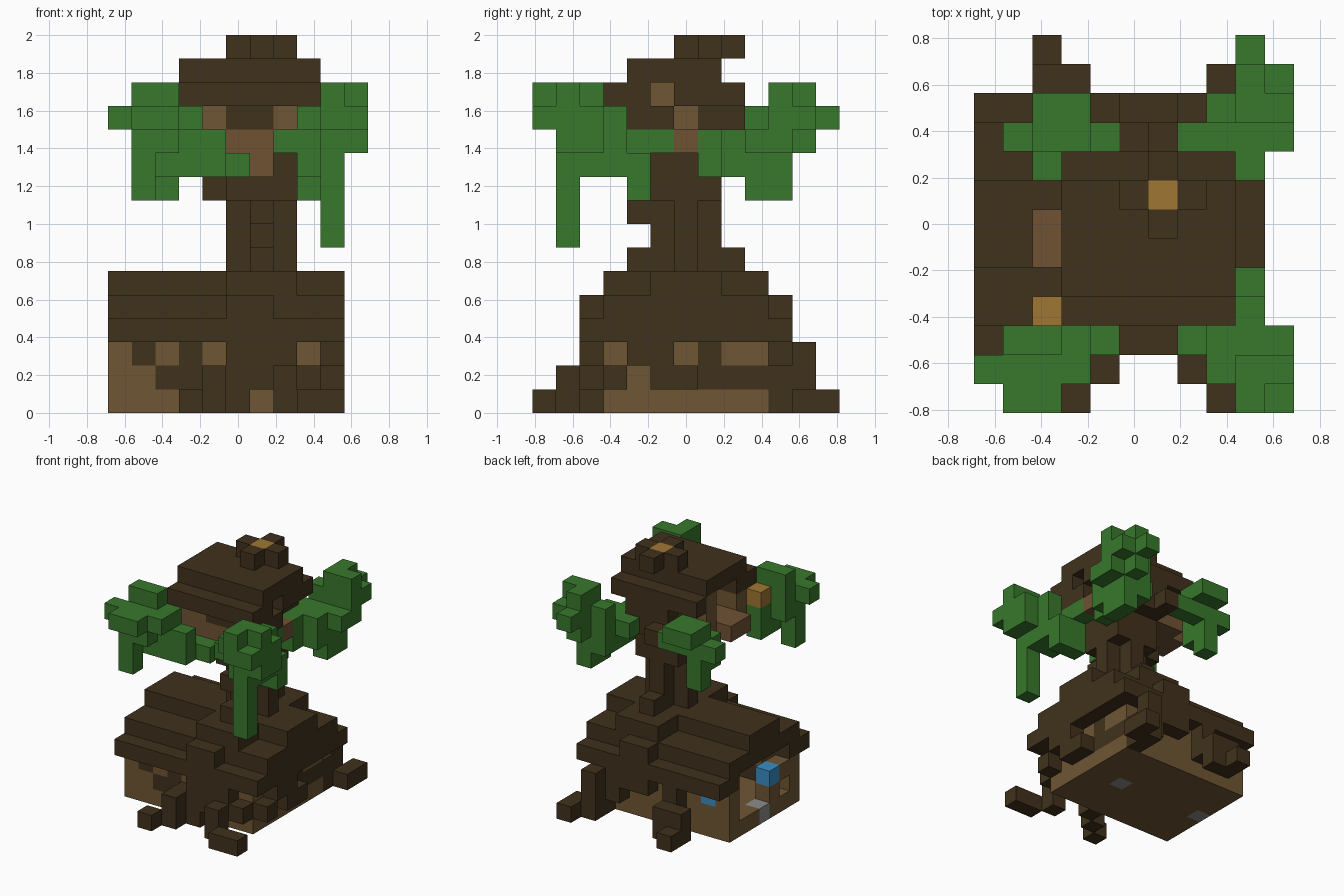
import bpy
import bmesh
from mathutils import Vector

if "Cube" in bpy.data.objects:
    bpy.data.objects.remove(bpy.data.objects["Cube"], do_unlink=True)

SIZE = 0.125                                # edge of one block
ORIGIN = Vector((-5.5, -6.5, 0)) * SIZE     # corner of block (0, 0, 0)
cells = {}                                  # block -> (part, colour)


def linear(value):
    c = value / 255
    return c / 12.92 if c < 0.04045 else ((c + 0.055) / 1.055) ** 2.4


def material(name, *rgb):
    mat = bpy.data.materials.new(name)
    colour = [linear(v) for v in rgb] + [1]
    mat.use_nodes = True
    mat.diffuse_color = colour
    mat.node_tree.nodes["Principled BSDF"].inputs["Base Color"].default_value = colour
    return mat


palette = {
    "bark": material("dark bark", 64, 49, 28),
    "wood": material("tan wood", 111, 86, 52),
    "plank": material("reddish plank", 112, 82, 52),
    "leaf": material("leaf green", 56, 120, 44),
    "gold": material("lamp gold", 160, 118, 52),
    "glass": material("window blue", 58, 142, 196),
    "stone": material("stone grey", 140, 140, 138),
}


def box(part, colour, low, high=None):
    """Fill the blocks from low to high, both included."""
    high = high or low
    for x in range(low[0], high[0] + 1):
        for y in range(low[1], high[1] + 1):
            for z in range(low[2], high[2] + 1):
                cells[x, y, z] = (part, colour)


def hollow(low, high):
    for cell in list(cells):
        if all(a <= c <= b for a, c, b in zip(low, cell, high)):
            del cells[cell]


def both_sides(part, colour, low, high):
    """Fill a box and its copy mirrored front to back."""
    box(part, colour, low, high)
    box(part, colour, (low[0], 12 - high[1], low[2]), (high[0], 12 - low[1], high[2]))


# Lower house: floor, walls and openings
box("lower_walls", "wood", (0, 3, 0), (8, 9, 2))
hollow((1, 4, 1), (7, 8, 2))
hollow((0, 6, 1), (0, 8, 2))
hollow((0, 4, 1), (0, 4, 1))
box("door_sill", "stone", (0, 6, 0))
box("hearth", "stone", (6, 6, 0))
box("side_window", "glass", (0, 5, 2))
box("back_window", "glass", (1, 9, 2))
for spot in ((1, 3, 2), (2, 3, 1), (3, 3, 1), (3, 3, 2), (8, 7, 2)):
    box("wall_knots", "bark", spot)
box("wall_knots", "bark", (8, 7, 1), (8, 9, 1))

# Lower roof: stepped eaves, slab and ridge
both_sides("lower_roof", "bark", (0, 2, 3), (9, 3, 3))
box("lower_roof", "bark", (0, 3, 4), (9, 9, 4))
box("lower_roof", "bark", (0, 5, 5), (9, 7, 5))
box("lower_roof", "bark", (8, 3, 3), (9, 9, 3))

# Trunk: plus-shaped column with flaring base
box("trunk", "bark", (6, 5, 6), (6, 7, 10))
box("trunk", "bark", (5, 6, 6), (7, 6, 10))
box("trunk", "bark", (5, 5, 9), (7, 7, 10))
box("trunk", "bark", (6, 4, 6), (6, 8, 6))
box("trunk", "bark", (4, 6, 9))
box("trunk", "bark", (6, 4, 8), (6, 5, 8))
both_sides("roof_roots", "bark", (5, 3, 5), (7, 4, 5))
both_sides("roof_roots", "bark", (5, 2, 4), (6, 2, 4))

# Roots creeping over the walls to the ground
box("front_roots", "bark", (5, 2, 0), (5, 2, 2))
box("front_roots", "bark", (6, 2, 1), (7, 2, 2))
box("front_roots", "bark", (4, 2, 1))
box("front_roots", "bark", (8, 2, 1))
box("front_roots", "bark", (4, 1, 0), (4, 1, 1))
box("front_roots", "bark", (3, 0, 0))
box("front_roots", "bark", (7, 1, 0), (7, 1, 1))
box("front_roots", "bark", (8, 0, 0), (9, 0, 0))
box("back_roots", "bark", (8, 10, 0), (8, 10, 1))
box("back_roots", "bark", (8, 11, 0), (8, 11, 2))
box("back_roots", "bark", (9, 11, 0), (9, 12, 0))
box("back_roots", "bark", (2, 11, 0), (3, 11, 1))
box("back_roots", "bark", (2, 12, 0))
box("back_roots", "bark", (3, 10, 1), (3, 10, 2))
box("back_roots", "bark", (5, 10, 2), (7, 10, 2))
box("back_roots", "bark", (7, 10, 1))
box("side_roots", "bark", (9, 5, 1), (9, 6, 1))
box("side_roots", "bark", (9, 3, 1))
box("side_roots", "bark", (9, 4, 2), (9, 5, 2))

# Upper house: plank floor, balcony, walls and open side
box("upper_floor", "plank", (3, 4, 11), (7, 7, 11))
box("upper_floor", "plank", (2, 5, 11), (2, 6, 11))
box("upper_floor", "plank", (8, 6, 11))
box("upper_floor", "plank", (6, 4, 10))
box("upper_walls", "bark", (3, 4, 12), (7, 7, 13))
hollow((3, 5, 12), (6, 6, 13))
for post in ((3, 4), (4, 4), (7, 4), (3, 7)):
    box("upper_posts", "wood", post + (12,))
box("upper_posts", "wood", (3, 7, 13))
box("upper_posts", "wood", (7, 6, 12))
box("upper_posts", "wood", (7, 5, 13))
box("upper_walls", "bark", (8, 4, 12), (8, 5, 12))
box("upper_walls", "bark", (5, 8, 11), (7, 8, 12))
box("back_branch", "bark", (5, 9, 11))

# Upper roof and chimney with glowing core
box("upper_roof", "bark", (3, 3, 13), (8, 3, 13))
box("upper_roof", "bark", (3, 8, 13), (8, 8, 13))
box("upper_roof", "bark", (8, 4, 13))
box("upper_roof", "bark", (8, 6, 13), (8, 7, 13))
box("upper_roof", "bark", (3, 4, 14), (8, 7, 14))
for dx, dy in ((1, 0), (-1, 0), (0, 1), (0, -1)):
    box("chimney", "bark", (6 + dx, 7 + dy, 15))
box("chimney_glow", "gold", (6, 7, 15))
box("lantern", "gold", (2, 3, 12))

# Front foliage on the +x side, with the long vine
leaves = "front_left_leaves"
box(leaves, "leaf", (9, 1, 7), (9, 1, 13))
box(leaves, "leaf", (9, 0, 12), (9, 0, 13))
box(leaves, "leaf", (10, 1, 11), (10, 1, 13))
box(leaves, "leaf", (10, 0, 12))
box(leaves, "leaf", (8, 1, 12), (10, 2, 12))
box(leaves, "leaf", (8, 2, 11), (10, 2, 11))
box(leaves, "leaf", (7, 2, 11))
box(leaves, "leaf", (8, 2, 10), (9, 2, 10))
box(leaves, "leaf", (9, 3, 10), (9, 3, 12))
box(leaves, "leaf", (8, 4, 9), (9, 4, 10))
box(leaves, "leaf", (8, 4, 11), (8, 5, 11))

# Front foliage on the -x side
leaves = "front_right_leaves"
box(leaves, "leaf", (1, 0, 12), (2, 0, 12))
box(leaves, "leaf", (1, 2, 13), (2, 2, 13))
box(leaves, "leaf", (0, 1, 12))
box(leaves, "leaf", (1, 1, 12), (3, 2, 12))
box(leaves, "leaf", (1, 2, 11), (4, 2, 11))
box(leaves, "leaf", (1, 1, 9), (1, 1, 11))
box(leaves, "leaf", (2, 1, 11))
box(leaves, "leaf", (2, 2, 10), (4, 2, 10))
box(leaves, "leaf", (4, 3, 10), (5, 3, 10))
box(leaves, "leaf", (2, 3, 10), (2, 3, 11))

# Back foliage on the +x side
leaves = "back_left_leaves"
box(leaves, "leaf", (9, 10, 13), (10, 10, 13))
box(leaves, "leaf", (9, 11, 13))
box(leaves, "leaf", (9, 12, 12))
box(leaves, "leaf", (8, 10, 12), (10, 10, 12))
box(leaves, "leaf", (9, 11, 12), (10, 11, 12))
box(leaves, "leaf", (8, 9, 11), (10, 10, 11))
box(leaves, "leaf", (9, 11, 11))
box(leaves, "leaf", (7, 9, 11))
box(leaves, "leaf", (8, 7, 10), (8, 8, 11))
box(leaves, "leaf", (9, 8, 10), (9, 8, 11))
box(leaves, "leaf", (8, 9, 10), (9, 10, 10))
box(leaves, "leaf", (9, 9, 9), (9, 10, 9))

# Back foliage on the -x side
leaves = "back_right_leaves"
box(leaves, "leaf", (2, 9, 12), (3, 10, 12))
box(leaves, "leaf", (1, 9, 11), (4, 9, 11))
box(leaves, "leaf", (2, 8, 10), (2, 8, 11))
box(leaves, "leaf", (2, 9, 9), (2, 9, 10))


def build(part):
    """Skin the blocks of one part, leaving out faces hidden between blocks."""
    bm = bmesh.new()
    colour = None
    for cell, (owner, tint) in cells.items():
        if owner != part:
            continue
        colour = tint
        centre = ORIGIN + (Vector(cell) + Vector((0.5, 0.5, 0.5))) * SIZE
        for axis in range(3):
            for sign in (-1, 1):
                step = Vector((0, 0, 0))
                step[axis] = sign
                if tuple(int(v) for v in Vector(cell) + step) in cells:
                    continue
                u = Vector((0, 0, 0))
                u[(axis + 1) % 3] = 1
                v = step.cross(u)
                corners = (step - u - v, step + u - v, step + u + v, step - u + v)
                bm.faces.new([bm.verts.new(centre + c * SIZE / 2) for c in corners])
    bmesh.ops.remove_doubles(bm, verts=bm.verts[:], dist=SIZE / 100)
    bmesh.ops.dissolve_limit(bm, angle_limit=0.01, verts=bm.verts[:], edges=bm.edges[:])
    mesh = bpy.data.meshes.new(part)
    bm.to_mesh(mesh)
    bm.free()
    mesh.materials.append(palette[colour])
    bpy.context.collection.objects.link(bpy.data.objects.new(part, mesh))


for name in sorted({owner for owner, tint in cells.values()}):
    build(name)
